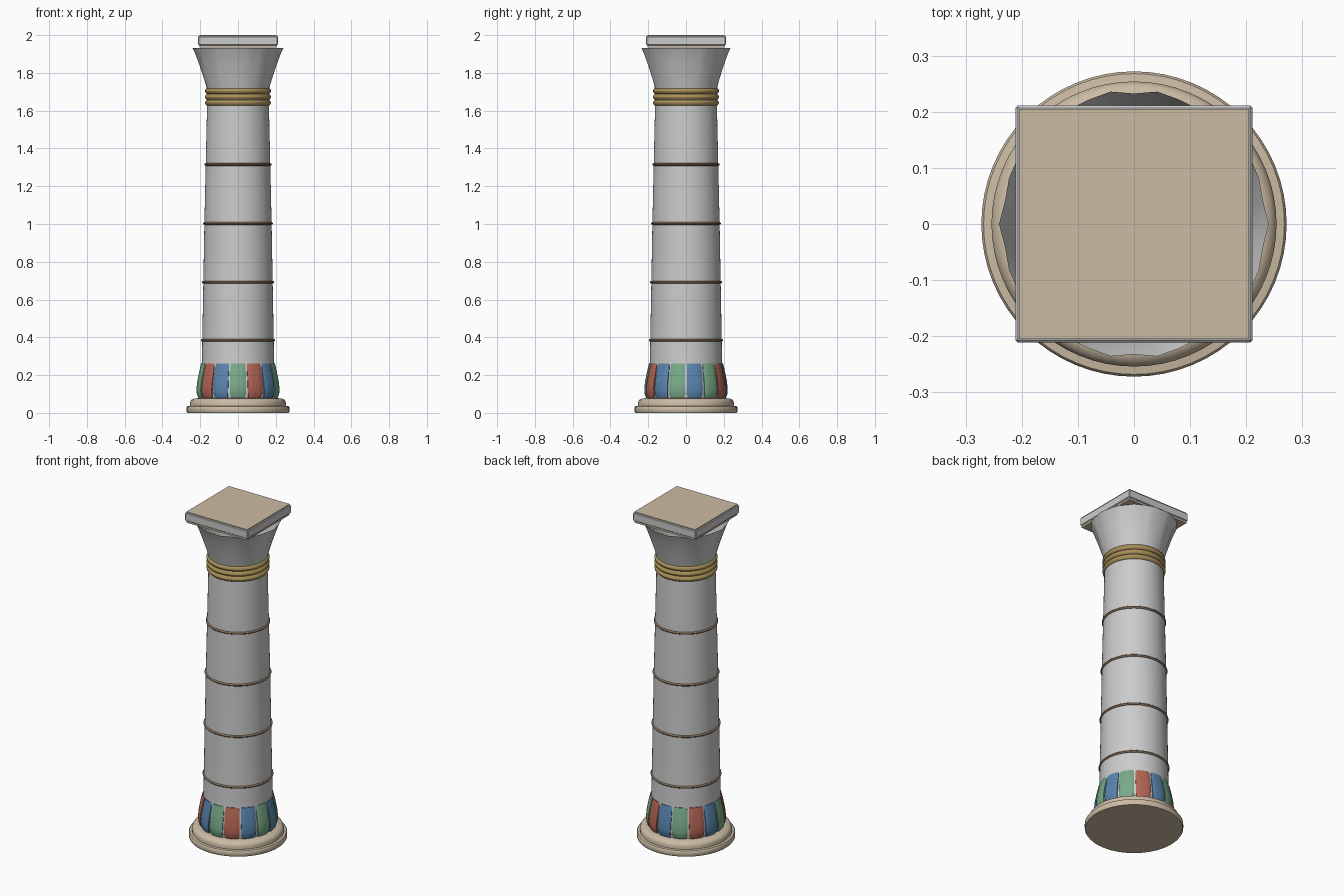
import bpy, bmesh, math
from math import sin, cos, pi, tau

if "Cube" in bpy.data.objects:
    bpy.data.objects.remove(bpy.data.objects["Cube"])


def material(name, r, g, b):
    m = bpy.data.materials.new(name)
    m.use_nodes = True
    m.diffuse_color = (r, g, b, 1)
    m.node_tree.nodes["Principled BSDF"].inputs["Base Color"].default_value = (r, g, b, 1)
    return m


sand = material("sandstone", 0.60, 0.50, 0.37)
grey = material("pale stone", 0.60, 0.60, 0.60)
brown = material("brown band", 0.25, 0.17, 0.11)
gold = material("old gold", 0.40, 0.28, 0.10)
blue = material("painted blue", 0.10, 0.23, 0.42)
green = material("painted green", 0.19, 0.40, 0.25)
red = material("painted red", 0.45, 0.13, 0.09)


def finish(name, bm, mats, smooth=30):
    bmesh.ops.recalc_face_normals(bm, faces=bm.faces)
    me = bpy.data.meshes.new(name)
    bm.to_mesh(me)
    bm.free()
    ob = bpy.data.objects.new(name, me)
    bpy.context.collection.objects.link(ob)
    for m in mats:
        me.materials.append(m)
    bpy.ops.object.select_all(action="DESELECT")
    ob.select_set(True)
    bpy.context.view_layer.objects.active = ob
    if smooth:
        bpy.ops.object.shade_smooth_by_angle(angle=math.radians(smooth))
    return ob


def lathe(name, profile, mat, segments=64, caps=True, wave=None, smooth=30):
    """Revolve (radius, z) points; wave(angle, row) may vary the radius."""
    bm = bmesh.new()
    rings = []
    for row, (r, z) in enumerate(profile):
        ring = []
        for k in range(segments):
            a = tau * k / segments
            rr = r + (wave(a, row) if wave else 0)
            ring.append(bm.verts.new((rr * cos(a), rr * sin(a), z)))
        rings.append(ring)
    for low, high in zip(rings, rings[1:]):
        for k in range(segments):
            n = (k + 1) % segments
            bm.faces.new((low[k], low[n], high[n], high[k]))
    if caps:
        bm.faces.new(rings[0][::-1])
        bm.faces.new(rings[-1])
    return finish(name, bm, [mat], smooth)


def torus(name, radius, thick, z, mat, height=1.0):
    points = [(radius + thick * cos(tau * i / 12), z + height * thick * sin(tau * i / 12))
              for i in range(13)]
    return lathe(name, points, mat, caps=False, smooth=60)


def slab(name, half, z0, z1, mats, bevel=0.0):
    bm = bmesh.new()
    bmesh.ops.create_cube(bm, size=1)
    for v in bm.verts:
        v.co = (v.co.x * 2 * half, v.co.y * 2 * half, z0 if v.co.z < 0 else z1)
    if bevel:
        bmesh.ops.bevel(bm, geom=bm.edges[:], offset=bevel, segments=1, affect="EDGES")
    bm.normal_update()
    for f in bm.faces:
        f.material_index = len(mats) - 1 if f.normal.z > 0.9 else 0
    return finish(name, bm, mats, 0)


# Stepped round plinth
lathe("plinth", [(0.268, 0), (0.272, 0.006), (0.272, 0.03), (0.268, 0.035), (0.254, 0.037),
                 (0.254, 0.055), (0.248, 0.068), (0.236, 0.075), (0.2, 0.08)], sand, smooth=40)

# Tapering shaft with a swollen foot
foot = [(0.202, 0.075), (0.211, 0.12), (0.206, 0.17), (0.193, 0.245)]
lathe("shaft", foot + [(0.191, 0.28), (0.178, 1.0), (0.163, 1.66), (0.160, 1.73)], grey)

# Thin bands around the shaft
for i, (z, r) in enumerate([(0.385, 0.189), (0.692, 0.184), (1.003, 0.178), (1.315, 0.171)]):
    torus("shaft_band_%d" % (i + 1), r, 0.007, z, brown)

# Gilded neck rings
for i in range(3):
    torus("neck_ring_%d" % (i + 1), 0.160, 0.0145, 1.642 + 0.031 * i, gold, 1.1)

# Painted leaves around the foot, each a curved raised panel
LEAVES = 14
leaf_profile = [(0.211, 0.08), (0.219, 0.10), (0.221, 0.125), (0.217, 0.165),
                (0.208, 0.21), (0.199, 0.25), (0.196, 0.262)]
leaf_width = [0.80, 0.86, 0.89, 0.90, 0.91, 0.90, 0.84]
for i in range(LEAVES):
    bm = bmesh.new()
    centre = tau * (i + 0.5) / LEAVES
    outer, inner = [], []
    for (r, z), w in zip(leaf_profile, leaf_width):
        row_o, row_i = [], []
        for k in range(-3, 4):
            a = centre + k / 3 * w * pi / LEAVES
            ro = r - 0.004 * (abs(k) == 3)
            row_o.append(bm.verts.new((ro * cos(a), ro * sin(a), z)))
            row_i.append(bm.verts.new(((r - 0.02) * cos(a), (r - 0.02) * sin(a), z)))
        outer.append(row_o)
        inner.append(row_i)
    for grid in (outer, inner):
        for lo, hi in zip(grid, grid[1:]):
            for k in range(6):
                bm.faces.new((lo[k], lo[k + 1], hi[k + 1], hi[k]))
    rim_o = outer[0] + [r[-1] for r in outer[1:]] + outer[-1][-2::-1] + [r[0] for r in outer[-2:0:-1]]
    rim_i = inner[0] + [r[-1] for r in inner[1:]] + inner[-1][-2::-1] + [r[0] for r in inner[-2:0:-1]]
    for k in range(len(rim_o)):
        n = (k + 1) % len(rim_o)
        bm.faces.new((rim_o[k], rim_o[n], rim_i[n], rim_i[k]))
    finish("foot_leaf_%d" % (i + 1), bm, [(blue, green, red)[i % 3]], 40)

# Open fluted bell capital
bell = [(0.164, 1.715), (0.176, 1.76), (0.191, 1.81), (0.207, 1.86), (0.224, 1.905), (0.2365, 1.932)]
lathe("bell_capital", bell, grey, segments=36, caps=False, smooth=60,
      wave=lambda a, row: 0.004 * min(1, row / 3) * cos(LEAVES * a))

# Square top block on a thin lower bed
slab("block_bed", 0.205, 1.934, 1.948, [sand])
slab("top_block", 0.211, 1.946, 1.995, [grey, grey], 0.004)
slab("top_plate", 0.205, 1.994, 2.0, [sand])
